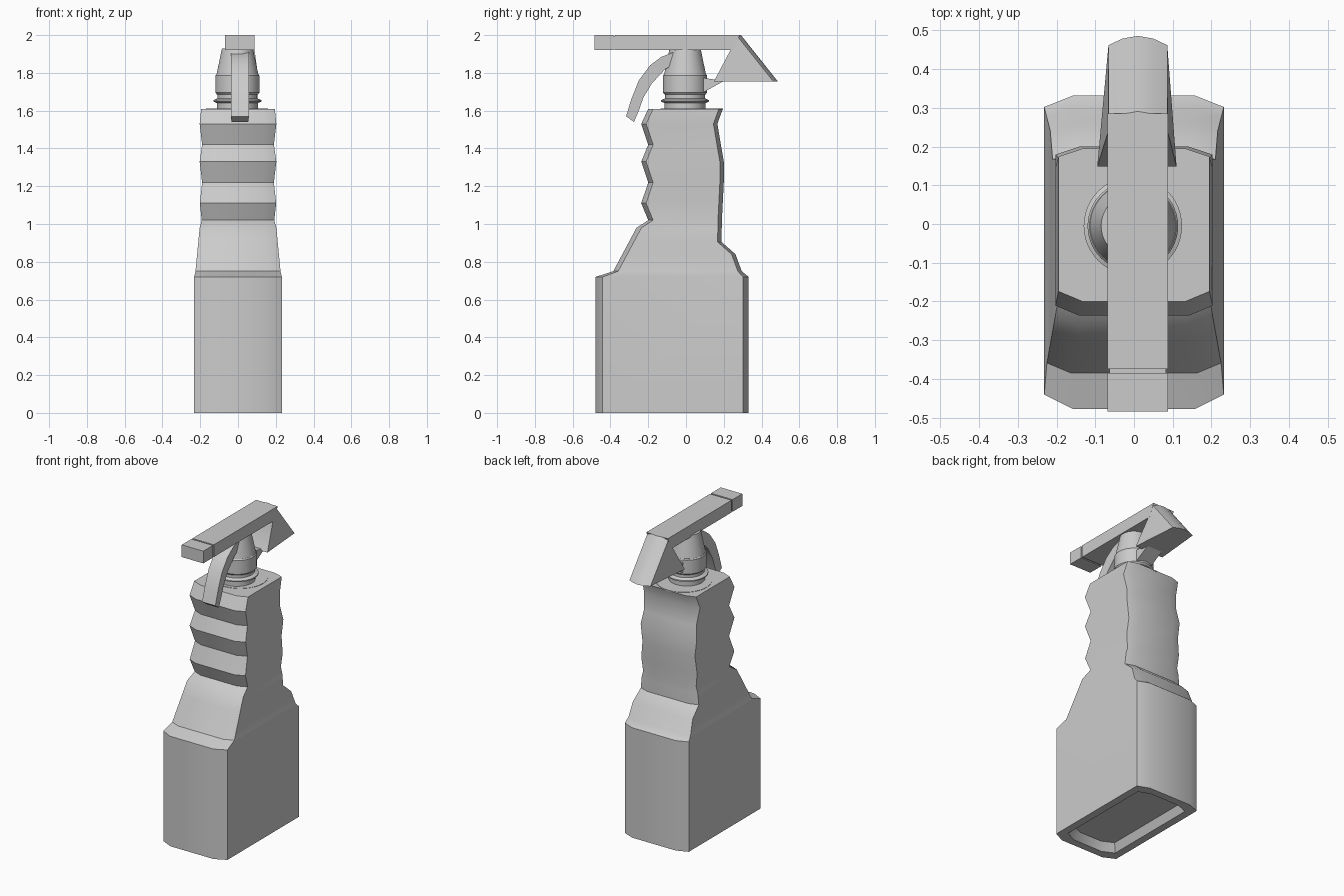
import bpy, bmesh, math

cube = bpy.data.objects.get("Cube")
if cube:
    bpy.data.objects.remove(cube, do_unlink=True)

grey = bpy.data.materials.new("plain grey")
grey.use_nodes = True
colour = (0.6, 0.6, 0.6, 1)
grey.diffuse_color = colour
grey.node_tree.nodes["Principled BSDF"].inputs["Base Color"].default_value = colour


def finish(name, bm, angle=30):
    bmesh.ops.recalc_face_normals(bm, faces=bm.faces)
    mesh = bpy.data.meshes.new(name)
    bm.to_mesh(mesh)
    bm.free()
    mesh.materials.append(grey)
    obj = bpy.data.objects.new(name, mesh)
    bpy.context.collection.objects.link(obj)
    bpy.ops.object.select_all(action='DESELECT')
    obj.select_set(True)
    bpy.context.view_layer.objects.active = obj
    bpy.ops.object.shade_smooth_by_angle(angle=math.radians(angle))
    return obj


def loft(name, rings, angle=30):
    bm = bmesh.new()
    loops = [[bm.verts.new(p) for p in ring] for ring in rings]
    n = len(loops[0])
    for a, b in zip(loops, loops[1:]):
        for i in range(n):
            j = (i + 1) % n
            bm.faces.new((a[i], a[j], b[j], b[i]))
    bm.faces.new(loops[0])
    bm.faces.new(loops[-1])
    return finish(name, bm, angle)


def prism(name, profile, left, right):
    # side profile (y, z) spanned between x limits, given once or per point
    n = len(profile)
    ls = left if isinstance(left, list) else [left] * n
    rs = right if isinstance(right, list) else [right] * n
    return loft(name, [[(x, y, z) for x, (y, z) in zip(xs, profile)] for xs in (ls, rs)])


def turned(name, profile, centre=(-0.003, -0.005), sides=48):
    return loft(name, [[(centre[0] + r * math.cos(math.tau * i / sides),
                         centre[1] + r * math.sin(math.tau * i / sides), z)
                        for i in range(sides)] for r, z in profile])


def lerp(points, z):
    for (a, u), (b, v) in zip(points, points[1:]):
        if z <= b:
            return u + (v - u) * (z - a) / (b - a)
    return points[-1][1]


# Bottle: chamfered sections following front, back and width profiles
front = [(0, -.478), (.72, -.478), (.75, -.385), (.98, -.262), (1.02, -.2),
         (1.11, -.237), (1.22, -.2), (1.33, -.237), (1.42, -.2), (1.53, -.237), (1.61, -.2)]
back = [(0, .332), (.72, .332), (.75, .295), (.84, .262), (.905, .188),
        (1.02, .19), (1.22, .2), (1.33, .2), (1.53, .166), (1.61, .195)]
width = [(0, .232), (.72, .232), (.75, .225), (.98, .203), (1.02, .192),
         (1.11, .202), (1.22, .19), (1.33, .203), (1.42, .19), (1.53, .203), (1.61, .195)]


def section(z, inset=0, lift=0):
    w = lerp(width, z) - inset
    f, b = lerp(front, z) + inset, lerp(back, z) - inset
    k = .075 if z < .74 else .062
    d = .037 if z < .74 else .026
    half = [(w - k, f), (w, f + d), (w, b - d * .8), (w - k, b)]
    return [(x, y, z + lift) for x, y in half + [(-x, y) for x, y in reversed(half)]]


heights = sorted({z for z, _ in front + back})
recess = [section(0, .075, .05), section(0, .05, 0)]
loft("bottle", recess + [section(z) for z in heights])

# Neck and collar
turned("neck_seat", [(.165, 1.605), (.165, 1.612)], (-.005, .03))
turned("neck", [(.108, 1.6), (.108, 1.64), (.127, 1.648), (.127, 1.656), (.105, 1.665), (.105, 1.7)])
turned("collar", [(.108, 1.685), (.117, 1.695), (.117, 1.785), (.112, 1.792)])
turned("pump_cone", [(.112, 1.785), (.082, 1.93)])

# Spray head bar and nozzle
prism("head_bar", [(-.375, 1.92), (.25, 1.92), (.285, 2.0), (-.375, 2.0)], -.068, .088)
prism("nozzle_groove", [(-.39, 1.925), (-.37, 1.925), (-.37, 1.995), (-.39, 1.995)], -.063, .083)
prism("nozzle", [(-.485, 1.92), (-.385, 1.92), (-.385, 2.0), (-.485, 2.0)], -.068, .088)

# Rear hood flaring at its lower front edge, with a bowed rear
bow = [(-.066, .462), (-.03, .479), (.01, .486), (.05, .479), (.086, .462)]
bm = bmesh.new()
top = [bm.verts.new((x, y - .195, 2.0)) for x, y in bow]
low = [bm.verts.new((x, y, 1.755)) for x, y in bow]
inner = [bm.verts.new(p) for p in ((-.068, .235, 1.92), (.088, .235, 1.92),
                                   (.11, .148, 1.755), (-.095, .148, 1.755),
                                   (-.068, .235, 2.0), (.088, .235, 2.0))]
for i in range(len(bow) - 1):
    bm.faces.new((top[i], top[i + 1], low[i + 1], low[i]))
bm.faces.new(top + [inner[5], inner[4]])
bm.faces.new(low + [inner[2], inner[3]])
bm.faces.new(inner[:4])
bm.faces.new((inner[0], inner[1], inner[5], inner[4]))
bm.faces.new((top[0], low[0], inner[3], inner[0], inner[4]))
bm.faces.new((top[-1], low[-1], inner[2], inner[1], inner[5]))
finish("rear_hood", bm)

# Brace between collar and hood
prism("hood_brace", [(.08, 1.69), (.2, 1.757), (.15, 1.765), (.08, 1.775)], -.05, .06)

# Curved trigger
outer = [(-.06, 1.912), (-.13, 1.885), (-.19, 1.84), (-.25, 1.76), (-.29, 1.66), (-.317, 1.57)]
inside = [(-.275, 1.54), (-.25, 1.6), (-.225, 1.67), (-.18, 1.745), (-.11, 1.82), (-.06, 1.845)]
loft("trigger", [[(x, y, z) for x, y, z in
                  ((-.038, *o), (.058, *o), (.054, *i), (-.034, *i))]
                 for o, i in zip(outer, reversed(inside))])
